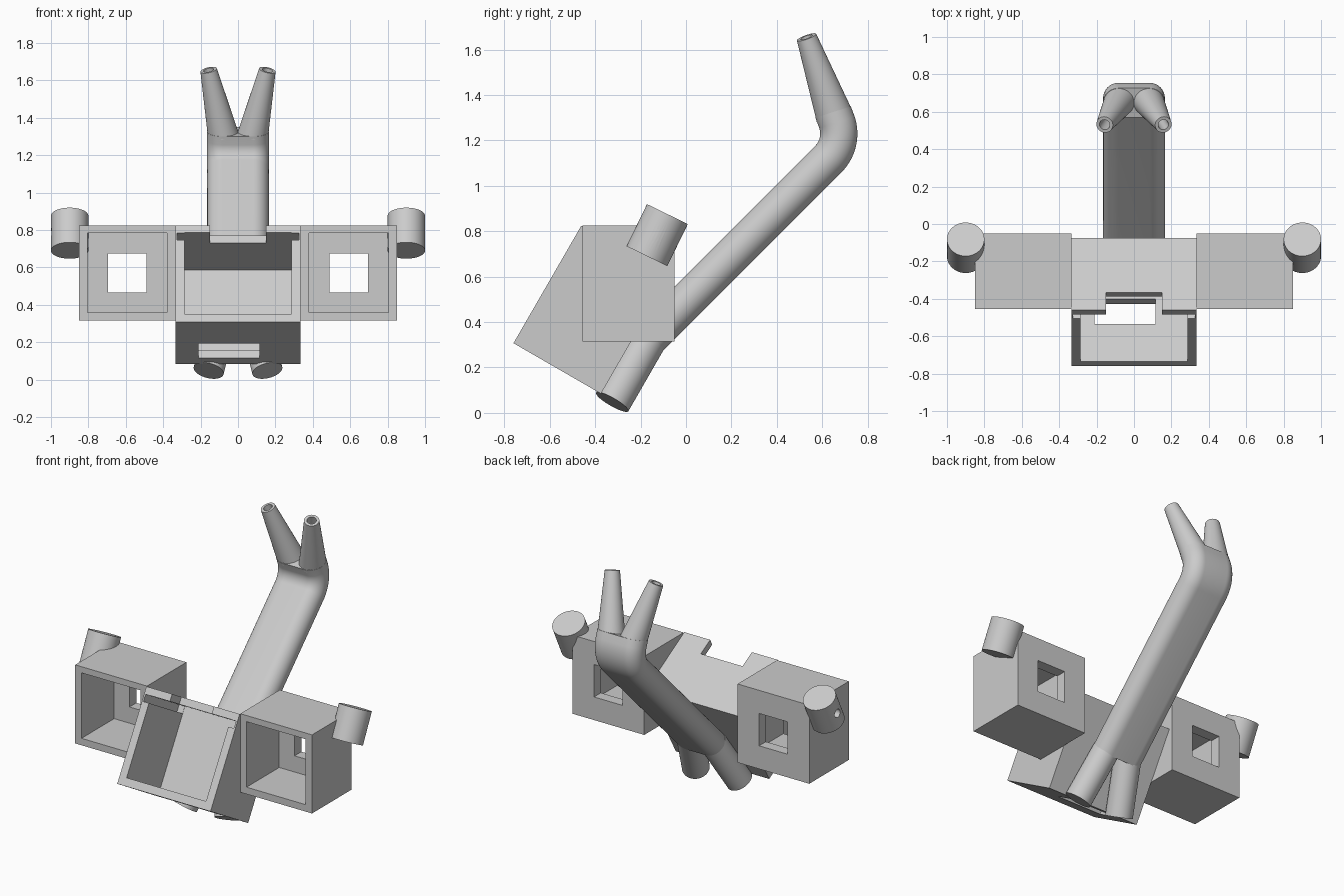
import bpy, bmesh, math
from mathutils import Vector, Matrix

if "Cube" in bpy.data.objects:
    bpy.data.objects.remove(bpy.data.objects["Cube"])

grey = bpy.data.materials.new("plain_grey")
grey.use_nodes = True
grey.diffuse_color = (0.6, 0.6, 0.6, 1)
grey.node_tree.nodes["Principled BSDF"].inputs["Base Color"].default_value = (0.6, 0.6, 0.6, 1)

TILT = math.radians(-30)
POST_TILT = math.radians(-26)


def make(name, bm):
    bmesh.ops.recalc_face_normals(bm, faces=bm.faces)
    mesh = bpy.data.meshes.new(name)
    bm.to_mesh(mesh)
    bm.free()
    mesh.materials.append(grey)
    ob = bpy.data.objects.new(name, mesh)
    bpy.context.collection.objects.link(ob)
    return ob


def box(name, lo, hi, matrix=Matrix()):
    lo, hi = Vector(lo), Vector(hi)
    bm = bmesh.new()
    bmesh.ops.create_cube(bm, size=1)
    place = Matrix.Translation((lo + hi) / 2) @ Matrix.Diagonal((*(hi - lo), 1))
    bm.transform(matrix @ place)
    return make(name, bm)


def rod(name, a, b, r1, r2=None, matrix=Matrix()):
    """Cylinder or cone running from point a to point b."""
    a, b = Vector(a), Vector(b)
    bm = bmesh.new()
    bmesh.ops.create_cone(bm, cap_ends=True, segments=48, radius1=r1,
                          radius2=r1 if r2 is None else r2, depth=(b - a).length)
    turn = (b - a).to_track_quat('Z', 'Y').to_matrix().to_4x4()
    bm.transform(matrix @ Matrix.Translation((a + b) / 2) @ turn)
    return make(name, bm)


def combine(ob, others, operation='DIFFERENCE'):
    """Apply booleans one by one and delete the helpers."""
    for other in others:
        mod = ob.modifiers.new("cut", 'BOOLEAN')
        mod.operation, mod.solver, mod.object = operation, 'EXACT', other
        deps = bpy.context.evaluated_depsgraph_get()
        mesh = bpy.data.meshes.new_from_object(ob.evaluated_get(deps))
        ob.modifiers.clear()
        ob.data = mesh
        bpy.data.objects.remove(other)
    return ob


def smooth(ob):
    bpy.ops.object.select_all(action='DESELECT')
    ob.select_set(True)
    bpy.context.view_layer.objects.active = ob
    bpy.ops.object.shade_smooth_by_angle(angle=math.radians(30))


# Side housings with open fronts, a square window and screw holes
def side_housing(side, s):
    def xbox(name, x0, x1, y0, y1, z0, z1):
        return box(name, (min(s * x0, s * x1), y0, z0), (max(s * x0, s * x1), y1, z1))
    body = xbox(side + "_housing", 0.335, 0.85, -0.455, -0.05, 0.315, 0.825)
    cuts = [xbox("cavity", 0.38, 0.805, -0.6, -0.12, 0.36, 0.785),
            xbox("window", 0.49, 0.695, -0.3, 0.1, 0.465, 0.675)]
    holes = [(0.76, z) for z in (0.405, 0.505, 0.63, 0.735)] + [(0.43, 0.405), (0.43, 0.735)]
    for x, z in holes:
        r = 0.026 if 0.45 < z < 0.7 else 0.031
        cuts.append(rod("hole", (s * x, -0.3, z), (s * x, 0.1, z), r))
    smooth(combine(body, cuts))


# Tilted sleeve on the outer corner of each housing
def side_sleeve(side, s):
    m = Matrix.Translation((s * 0.9, -0.127, 0.783)) @ Matrix.Rotation(POST_TILT, 4, 'X')
    sleeve = rod(side + "_sleeve", (0, 0, -0.103), (0, 0, 0.103), 0.1, matrix=m)
    bore = rod("bore", (0, 0, -0.3), (0, 0, 0.3), 0.05, matrix=m)
    pin = rod("pin", (0, 0, 0), (s * 0.3, 0, 0), 0.027, matrix=m)
    smooth(combine(sleeve, [bore, pin]))


for side, s in (("left", 1), ("right", -1)):
    side_housing(side, s)
    side_sleeve(side, s)

# Tilted centre housing: local y is depth, local z runs up its open face
tilt = Matrix.Translation((0, -0.76, 0.307)) @ Matrix.Rotation(TILT, 4, 'X')
centre = box("centre_housing", (-0.335, 0, 0), (0.335, 0.445, 0.598), tilt)
cuts = [box("cavity", (-0.285, -0.1, 0.05), (0.285, 0.4, 0.553), tilt),
        box("lid_groove", (-0.325, -0.1, 0.508), (0.325, 0.398, 0.552), tilt),
        box("floor_slot", (-0.21, 0.23, -0.1), (0.115, 0.385, 0.2), tilt),
        box("notch", (-0.15, -0.1, 0.5), (0.15, 0.11, 0.7), tilt),
        rod("arch", (0, 0.11, 0.5), (0, 0.11, 0.7), 0.15, matrix=tilt)]
cuts += [rod("screw_hole", (x, 0.3, 0.323), (x, 0.6, 0.323), 0.026, matrix=tilt)
         for x in (-0.12, 0.12)]
smooth(combine(centre, cuts))

# Twin pipe: a stadium section swept up the slope and round the top bend
R, HALF = 0.082, 0.083
LOW = Vector((0, -0.168, 0.322))
path = [(LOW, math.radians(52))]
for i in range(17):
    a = math.radians(-45 + 63 * i / 16)
    path.append((Vector((0, 0.513 + 0.16 * math.cos(a), 1.23 + 0.16 * math.sin(a))),
                 a + math.pi / 2))
path.append((Vector((0, 0.648, 1.325)), math.radians(108)))

bm = bmesh.new()
rings = []
for p, ang in path:
    normal = Vector((0, -math.sin(ang), math.cos(ang)))
    ring = []
    for k in range(50):
        half_turn = k // 25
        t = math.pi * ((k % 25) / 24 + half_turn) - math.pi / 2
        x = R * math.cos(t) + (HALF if half_turn == 0 else -HALF)
        ring.append(bm.verts.new(p + Vector((x, 0, 0)) + normal * R * math.sin(t)))
    rings.append(ring)
for r0, r1 in zip(rings, rings[1:]):
    for k in range(50):
        j = (k + 1) % 50
        bm.faces.new((r0[k], r0[j], r1[j], r1[k]))
bm.faces.new(rings[0])
bm.faces.new(rings[-1])
pipe = make("twin_pipe", bm)
combine(pipe, [rod("screw_hole", (x, 0.3, 0.323), (x, 0.52, 0.323), 0.026, matrix=tilt)
               for x in (-0.12, 0.12)])
smooth(pipe)

# Tapered upper nozzles and splayed lower outlets, each bored at its end
for side, s in (("left", 1), ("right", -1)):
    ends = (("upper_nozzle", Vector((s * 0.08, 0.653, 1.31)), Vector((s * 0.157, 0.531, 1.655)),
             0.045, 0.028),
            ("lower_outlet", Vector((s * 0.083, -0.16, 0.335)), Vector((s * 0.157, -0.325, 0.048)),
             R, 0.031))
    for name, root, tip, r, bore in ends:
        along = (tip - root).normalized()
        tube = rod(side + "_" + name, root, tip, R, r)
        combine(tube, [rod("bore", tip - along * 0.25, tip + along * 0.1, bore)])
        smooth(tube)
